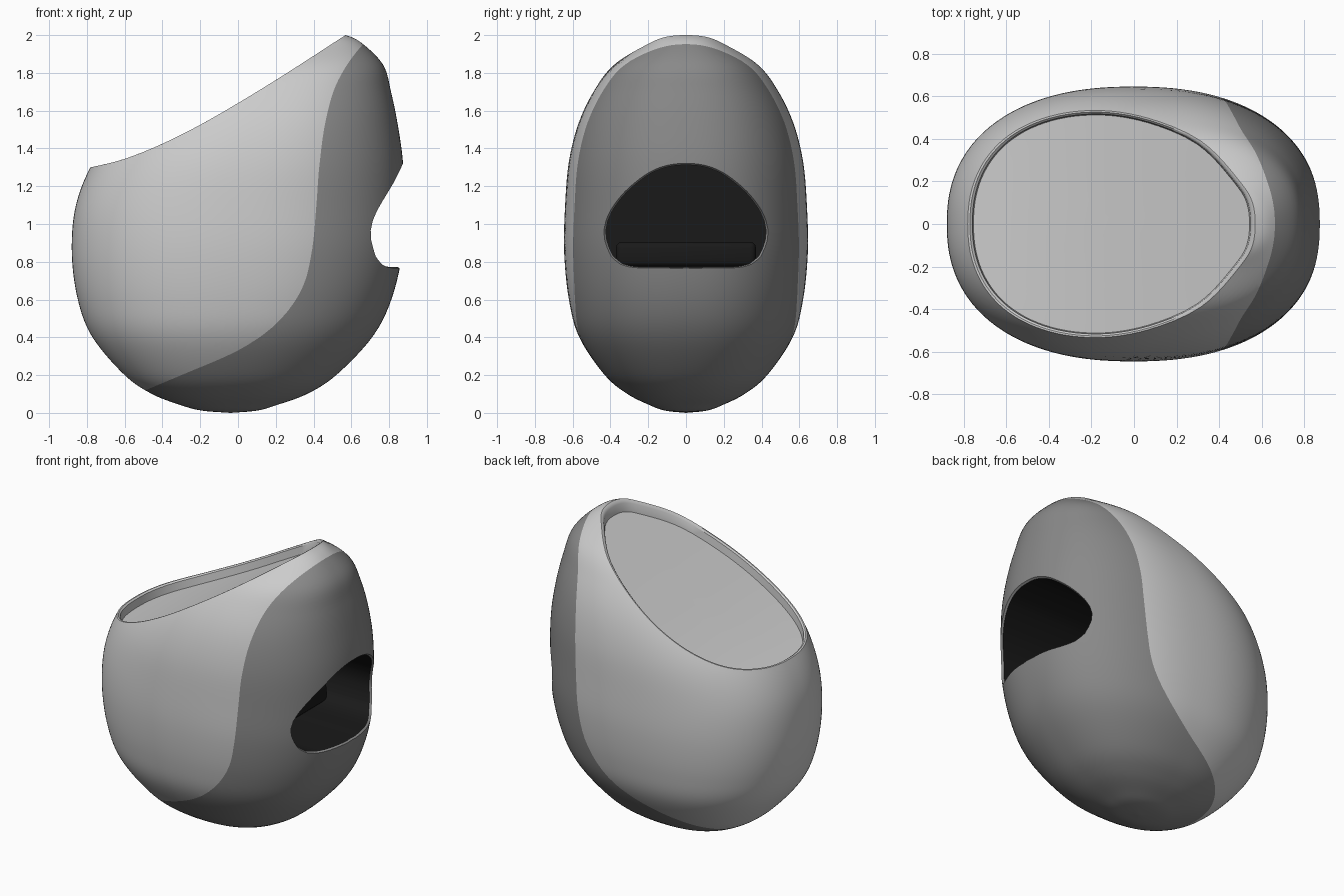
import bpy, bmesh, math
from mathutils import Vector

if "Cube" in bpy.data.objects:
    bpy.data.objects.remove(bpy.data.objects["Cube"])


def spline(rows):
    """Smooth curve through rows (t, a, b, ...): returns f(t) -> [a, b, ...]"""
    n = len(rows)

    def slope(i, k):
        a, b = rows[max(i - 1, 0)], rows[min(i + 1, n - 1)]
        return (b[k] - a[k]) / (b[0] - a[0])

    def f(t):
        t = min(max(t, rows[0][0]), rows[-1][0])
        i = 0
        while i < n - 2 and t > rows[i + 1][0]:
            i += 1
        p, q = rows[i], rows[i + 1]
        h = q[0] - p[0]
        u = (t - p[0]) / h
        return [(2*u**3 - 3*u*u + 1) * p[k] + (u**3 - 2*u*u + u) * h * slope(i, k)
                + (3*u*u - 2*u**3) * q[k] + (u**3 - u*u) * h * slope(i + 1, k)
                for k in range(1, len(p))]
    return f


# Egg cross-sections: z, back x, front x, half width
EGG = [(0, -.04, -.04, 0), (.012, -.19, .10, .11), (.04, -.30, .20, .19), (.1, -.455, .365, .31),
       (.2, -.60, .52, .43), (.4, -.77, .71, .565), (.6, -.848, .812, .62), (.85, -.88, .87, .645),
       (1.1, -.858, .88, .64), (1.33, -.765, .873, .62), (1.53, -.61, .845, .57),
       (1.7, -.43, .81, .49), (1.84, -.2, .77, .385), (1.95, .07, .665, .22),
       (2.0, .24, .57, .13), (2.03, .4, .4, 0)]
egg = spline([(i, *r) for i, r in enumerate(EGG)])
# Slanted top as z over x, and front panel outline as x over z
top_cut = spline([(-.95, 1.27), (-.78, 1.30), (-.6, 1.345), (-.4, 1.425), (-.2, 1.525), (0, 1.64),
                  (.2, 1.762), (.4, 1.89), (.57, 2.0), (.75, 2.11)])
panel_edge = spline([(0, -.78), (.12, -.49), (.2, -.3), (.33, 0), (.47, .2), (.65, .335), (.85, .39),
                     (1.1, .415), (1.3, .43), (1.55, .465), (1.76, .53), (1.96, .67), (2.1, .85)])
# Mouth outline as radius over angle
MOUTH = [(0, .767), (.1, .767), (.2, .769), (.33, .78), (.385, .815), (.42, .88), (.435, .95),
         (.42, 1.03), (.36, 1.13), (.27, 1.22), (.15, 1.295), (0, 1.32)]
MZ = .97
mouth_r = spline([(math.atan2(z - MZ, y), math.hypot(y, z - MZ)) for y, z in MOUTH])


def in_panel(p):
    return p.x - panel_edge(p.z)[0]


def in_mouth(p):
    if p.x < .3:
        return -1
    return mouth_r(math.atan2(p.z - MZ, abs(p.y)))[0] - math.hypot(p.y, p.z - MZ)


def egg_point(s, ang):
    z, back, front, w = egg(s)
    c, d = math.cos(ang), math.sin(ang)
    e = 2 / 2.3
    x = (back + front) / 2 + (front - back) / 2 * math.copysign(abs(c) ** e, c)
    return Vector((x, w * math.copysign(abs(d) ** e, d), z))


def tag_region(bm, inside, tag):
    """Cut the faces along inside(p) = 0 and tag the positive side."""
    val = {v: inside(v.co) for v in bm.verts}
    new = []
    for e in list(bm.edges):
        a, b = e.verts
        if val[a] * val[b] < 0:
            new.append((e, a, val[a] / (val[a] - val[b])))
    cut = [bmesh.utils.edge_split(e, a, fac)[1] for e, a, fac in new]
    bmesh.ops.connect_verts(bm, verts=cut)
    for f in bm.faces:
        if sum(val.get(v, 0) for v in f.verts) > 0:
            f.material_index = tag


def bridge(bm, r0, r1, tag=0):
    for j in range(len(r0)):
        k = (j + 1) % len(r0)
        bm.faces.new((r0[j], r0[k], r1[k], r1[j])).material_index = tag


SHELL, PANEL, HOLE, CAVITY, LID = range(5)
N, M = 144, 72
bm = bmesh.new()

# Egg skin up to the slanted top
columns = []
for j in range(N):
    ang = 2 * math.pi * j / N
    lo, hi = 5.0, 15.0
    for _ in range(30):
        mid = (lo + hi) / 2
        p = egg_point(mid, ang)
        if p.z < top_cut(p.x)[0]:
            lo = mid
        else:
            hi = mid
    columns.append([egg_point(lo * i / M, ang) for i in range(1, M + 1)])
rings = [[bm.verts.new(col[i]) for col in columns] for i in range(M)]
for r0, r1 in zip(rings, rings[1:]):
    bridge(bm, r0, r1)
pole = bm.verts.new((-.04, 0, 0))
for j in range(N):
    bm.faces.new((pole, rings[0][(j + 1) % N], rings[0][j]))

# Front panel and mouth regions
tag_region(bm, in_panel, PANEL)
tag_region(bm, in_mouth, HOLE)

# Rim, recess wall and lid
outer = [v.co.copy() for v in rings[-1]]
prev = rings[-1]
steps = [(.985, 0, SHELL), (.968, -.01, SHELL), (.96, -.065, SHELL)]
steps += [(.96 * k / 8, -.065, LID) for k in range(7, 0, -1)]
for scale, drop, tag in steps:
    ring = []
    for p in outer:
        x = -.1 + (p.x + .1) * scale
        ring.append(bm.verts.new((x, p.y * scale, top_cut(x)[0] + drop)))
    bridge(bm, prev, ring, tag)
    prev = ring
bm.faces.new(prev).material_index = LID

# Mouth lip and dark cavity behind it
edges = [e for e in bm.edges if len({f.material_index == HOLE for f in e.link_faces}) == 2]
bmesh.ops.delete(bm, geom=[f for f in bm.faces if f.material_index == HOLE], context='FACES')
for tag in (PANEL, CAVITY):
    geom = bmesh.ops.extrude_edge_only(bm, edges=edges)['geom']
    for g in geom:
        if isinstance(g, bmesh.types.BMFace):
            g.material_index = tag
        elif isinstance(g, bmesh.types.BMVert):
            if tag == PANEL:
                g.co = (g.co.x - .012, g.co.y * .975, MZ + (g.co.z - MZ) * .975)
            else:
                g.co.x = .2
    edges = [g for g in geom if isinstance(g, bmesh.types.BMEdge)]
for f in bmesh.ops.edgeloop_fill(bm, edges=edges)['faces']:
    f.material_index = CAVITY
bmesh.ops.recalc_face_normals(bm, faces=bm.faces[:])


def material(name, grey):
    m = bpy.data.materials.new(name)
    m.diffuse_color = (grey, grey, grey, 1)
    m.use_nodes = True
    m.node_tree.nodes["Principled BSDF"].inputs["Base Color"].default_value = m.diffuse_color
    return m


def add_part(name, part, mat=None):
    me = bpy.data.meshes.new(name)
    part.to_mesh(me)
    part.free()
    ob = bpy.data.objects.new(name, me)
    bpy.context.collection.objects.link(ob)
    if mat:
        me.materials.append(mat)
    bpy.ops.object.select_all(action='DESELECT')
    ob.select_set(True)
    bpy.context.view_layer.objects.active = ob
    bpy.ops.object.shade_smooth_by_angle(angle=math.radians(35))
    return ob


dark, black = material("dark_grey", .25), material("black", .01)

# Split the tagged regions into parts
for name, tag, mat in (("shell", SHELL, None), ("front_panel", PANEL, dark),
                       ("mouth_cavity", CAVITY, black), ("top_lid", LID, None)):
    part = bm.copy()
    bmesh.ops.delete(part, geom=[f for f in part.faces if f.material_index != tag], context='FACES')
    for f in part.faces:
        f.material_index = 0
    add_part(name, part, mat)
bm.free()

# Low step at the back of the cavity
step = bmesh.new()
bmesh.ops.create_cube(step, size=1)
for v in step.verts:
    v.co = (.31 + v.co.x * .22, v.co.y * .74, .84 + v.co.z * .13)
bmesh.ops.bevel(step, geom=step.edges[:], offset=.03, segments=3, affect='EDGES', profile=.5)
add_part("cavity_step", step, black)
